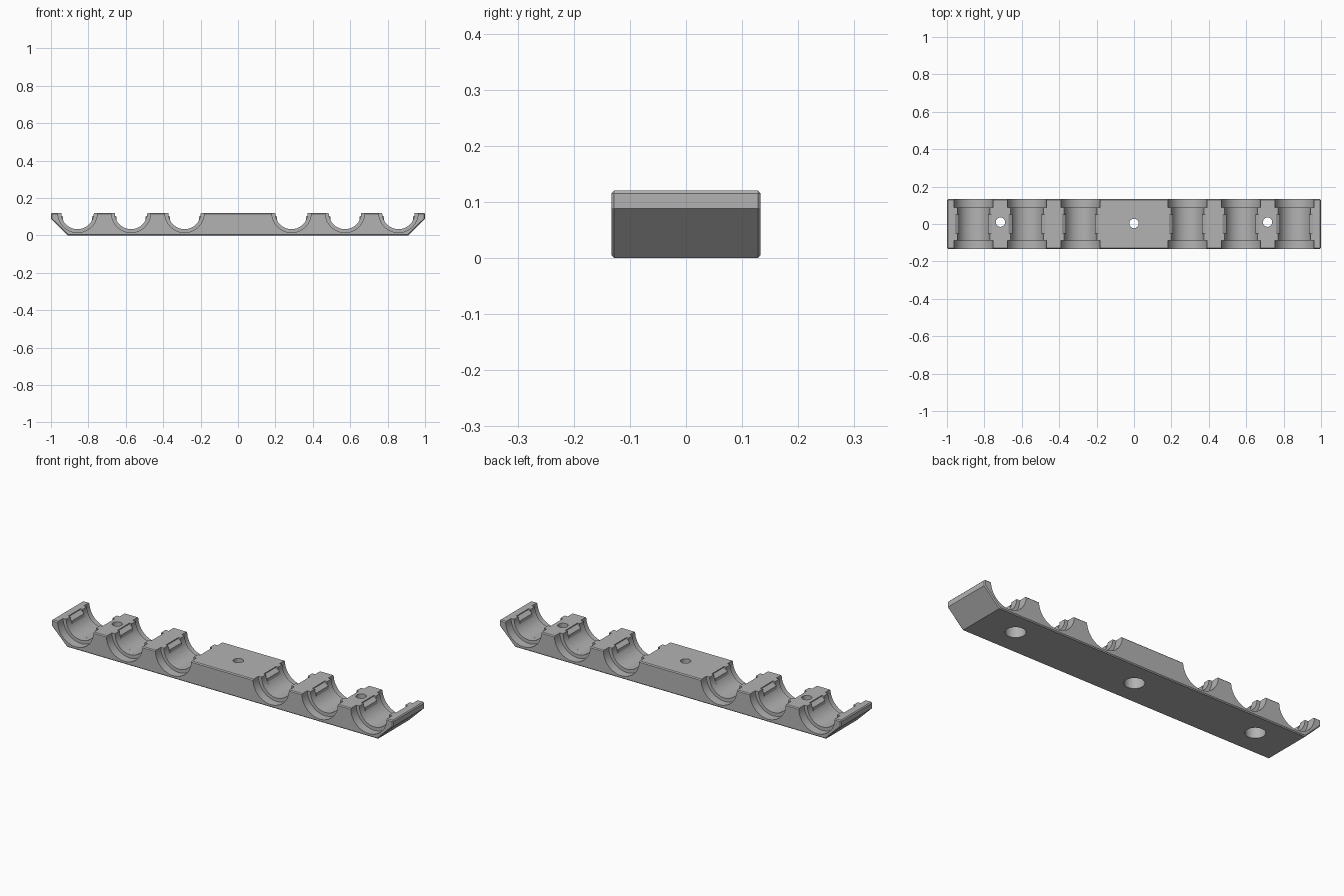
import bpy, bmesh, math

if "Cube" in bpy.data.objects:
    bpy.data.objects.remove(bpy.data.objects["Cube"], do_unlink=True)

TOP = 0.12          # height of the bar
HALF = 0.133        # half depth of the bar
SEAT_R = 0.087      # groove radius
FLANGE_R = 0.105    # wider radius at both ends of each groove
LIP_X = 0.078       # half gap between the retaining lips

grey = bpy.data.materials.new("light grey")
grey.use_nodes = True
grey.diffuse_color = (0.45, 0.45, 0.45, 1)
grey.node_tree.nodes["Principled BSDF"].inputs["Base Color"].default_value = (0.45, 0.45, 0.45, 1)


def make_object(name, bm):
    bmesh.ops.recalc_face_normals(bm, faces=bm.faces)
    mesh = bpy.data.meshes.new(name)
    bm.to_mesh(mesh)
    bm.free()
    mesh.materials.append(grey)
    obj = bpy.data.objects.new(name, mesh)
    bpy.context.collection.objects.link(obj)
    return obj


def extrude_profile(name, points, y0, y1):
    """Extrude an x-z outline along y."""
    bm = bmesh.new()
    face = bm.faces.new([bm.verts.new((x, y0, z)) for x, z in points])
    new = bmesh.ops.extrude_face_region(bm, geom=[face])["geom"]
    bmesh.ops.translate(bm, vec=(0, y1 - y0, 0),
                        verts=[v for v in new if isinstance(v, bmesh.types.BMVert)])
    return make_object(name, bm)


def arc(cx, radius, start=0.0, steps=40):
    """Lower arc of a groove, from its left side to its right side."""
    span = math.pi - 2 * start
    angles = [math.pi + start + span * i / steps for i in range(steps + 1)]
    return [(cx + radius * math.cos(a), TOP + radius * math.sin(a)) for a in angles]


def open_groove(cx, radius):
    return [(cx - radius, 0.2)] + arc(cx, radius) + [(cx + radius, 0.2)]


def lipped_groove(cx):
    left = [(cx - 0.1, 0.2), (cx - 0.1, 0.115), (cx - LIP_X, 0.1)]
    right = [(2 * cx - x, z) for x, z in reversed(left)]
    return left + arc(cx, SEAT_R, math.acos(LIP_X / SEAT_R)) + right


def cylinder(name, x, y, radius, z0, z1):
    bm = bmesh.new()
    bmesh.ops.create_cone(bm, cap_ends=True, segments=40, radius1=radius,
                          radius2=radius, depth=z1 - z0)
    bmesh.ops.translate(bm, vec=(x, y, (z0 + z1) / 2), verts=bm.verts)
    return make_object(name, bm)


# Bar with sloped lower ends and slightly broken edges
outline = [(-0.91, 0), (0.91, 0), (1, 0.088), (1, TOP), (-1, TOP), (-1, 0.088)]
bar = extrude_profile("clip_bar", outline, -HALF, HALF)
bevel = bar.modifiers.new("edge_break", "BEVEL")
bevel.width = 0.005
bevel.segments = 1
bevel.limit_method = "ANGLE"
bevel.angle_limit = math.radians(60)

# Grooves: lipped middle, plain seat and wide flange on either side
cutters = []
for cx in [s * k * 0.286 for s in (-1, 1) for k in (1, 2, 3)]:
    cutters.append(extrude_profile("lip_cutter", lipped_groove(cx), -0.051, 0.051))
    for s in (-1, 1):
        cutters.append(extrude_profile("seat_cutter", open_groove(cx, SEAT_R), s * 0.05, s * 0.095))
        cutters.append(extrude_profile("flange_cutter", open_groove(cx, FLANGE_R), s * 0.087, s * 0.2))

# Screw holes, counterbored from below
for x, y in ((-0.714, 0.01), (0, 0.003), (0.714, 0.01)):
    cutters.append(cylinder("screw_hole_cutter", x, y, 0.025, -0.05, 0.2))
    cutters.append(cylinder("counterbore_cutter", x, y, 0.048, -0.05, 0.07))

for cutter in cutters:
    cutter.hide_render = True
    cut = bar.modifiers.new(cutter.name, "BOOLEAN")
    cut.operation = "DIFFERENCE"
    cut.solver = "EXACT"
    cut.object = cutter

# Apply the cuts and drop the cutters
bpy.ops.object.select_all(action="DESELECT")
bar.select_set(True)
bpy.context.view_layer.objects.active = bar
for mod in list(bar.modifiers):
    bpy.ops.object.modifier_apply(modifier=mod.name)
for cutter in cutters:
    bpy.data.objects.remove(cutter, do_unlink=True)
bpy.ops.object.shade_smooth_by_angle(angle=math.radians(25))
